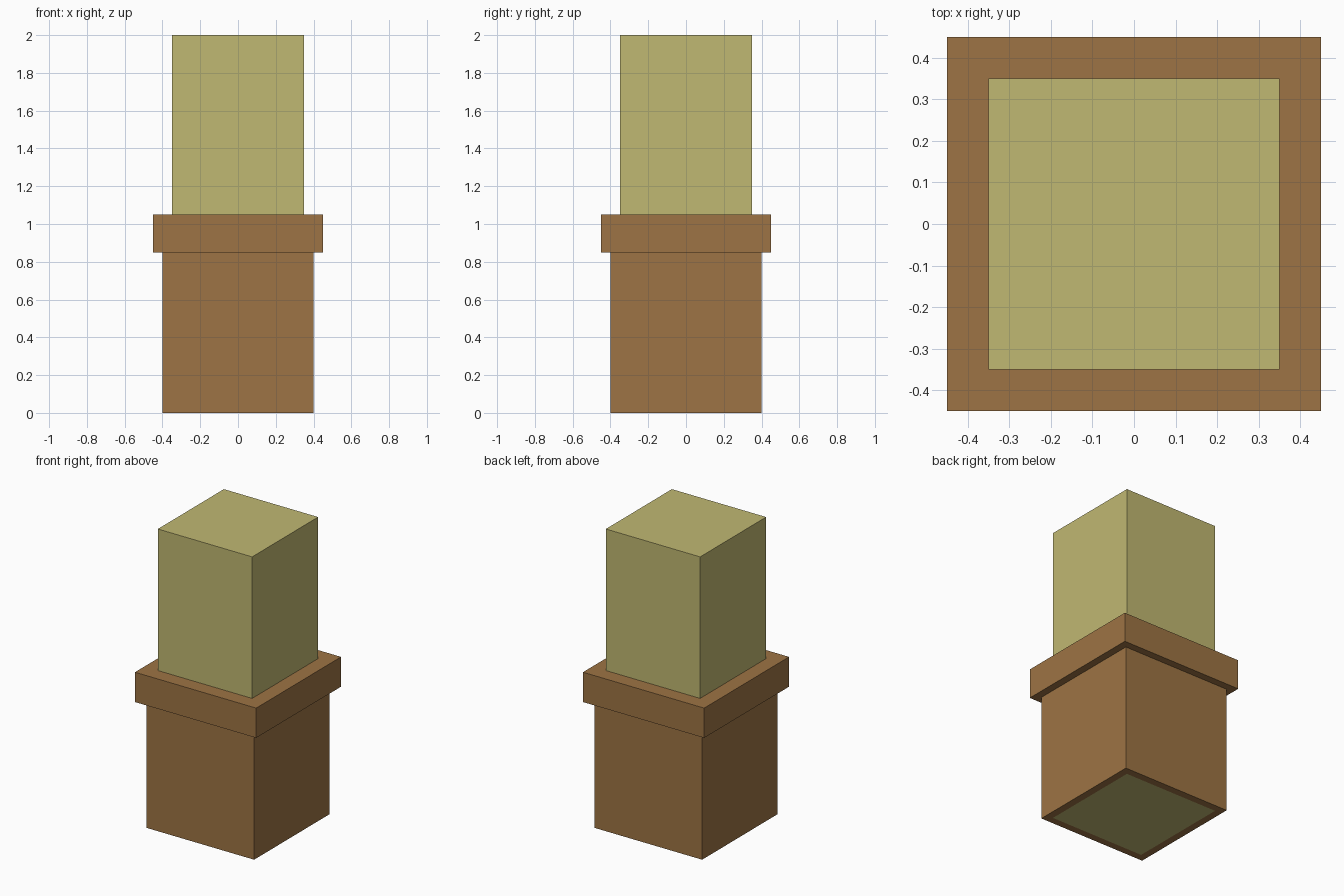
import bpy
import bmesh

cube = bpy.data.objects.get("Cube")
if cube:
    bpy.data.objects.remove(cube, do_unlink=True)


def make_material(name, rgb):
    mat = bpy.data.materials.new(name)
    mat.use_nodes = True
    mat.diffuse_color = (*rgb, 1)
    mat.node_tree.nodes["Principled BSDF"].inputs["Base Color"].default_value = (*rgb, 1)
    return mat


def square_sweep(name, profile, mat, closed):
    """Carry a (half width, height) profile around a square."""
    bm = bmesh.new()
    rings = [[bm.verts.new((sx * w, sy * w, z))
              for sx, sy in ((-1, -1), (1, -1), (1, 1), (-1, 1))]
             for w, z in profile]
    pairs = list(zip(rings, rings[1:]))
    if closed:
        pairs.append((rings[-1], rings[0]))
    else:
        bm.faces.new(rings[0])
        bm.faces.new(rings[-1])
    for a, b in pairs:
        for i in range(4):
            j = (i + 1) % 4
            bm.faces.new((a[i], a[j], b[j], b[i]))
    bmesh.ops.recalc_face_normals(bm, faces=bm.faces[:])
    mesh = bpy.data.meshes.new(name)
    bm.to_mesh(mesh)
    bm.free()
    mesh.materials.append(mat)
    obj = bpy.data.objects.new(name, mesh)
    bpy.context.collection.objects.link(obj)
    return obj


def frame(name, inner, outer, bottom, top, mat):
    return square_sweep(name, [(inner, bottom), (outer, bottom),
                               (outer, top), (inner, top)], mat, True)


brown = make_material("brown", (0.337, 0.174, 0.058))
khaki = make_material("khaki", (0.527, 0.479, 0.168))

# Square post running the full height, exposed at the underside
square_sweep("inner_post", [(0.35, 0.0), (0.35, 2.0)], khaki, False)
# Sleeve around the lower half, with a wider collar on top
frame("lower_sleeve", 0.35, 0.40, 0.0, 0.85, brown)
frame("collar", 0.35, 0.45, 0.85, 1.05, brown)
